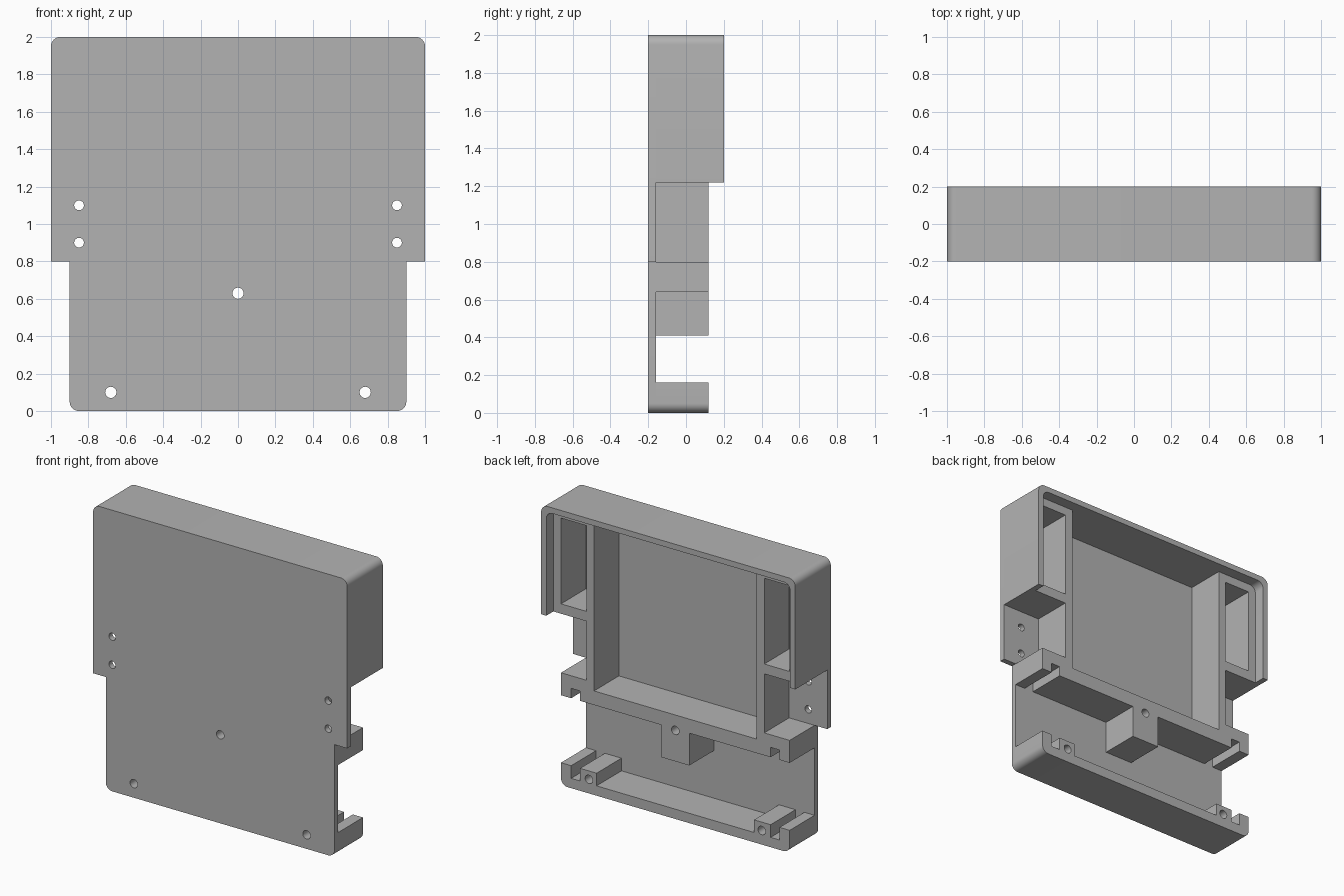
import bpy, bmesh, math
from mathutils import Vector

cube = bpy.data.objects.get("Cube")
if cube:
    bpy.data.objects.remove(cube, do_unlink=True)

grey = bpy.data.materials.new("plain grey")
grey.use_nodes = True
grey.diffuse_color = (0.45, 0.45, 0.45, 1)
grey.node_tree.nodes["Principled BSDF"].inputs["Base Color"].default_value = grey.diffuse_color


def rounded(points):
    """Loop of (x, z) or (x, z, radius); square corners with a radius become arcs."""
    out = []
    for i, point in enumerate(points):
        p = Vector(point[:2])
        if len(point) == 2:
            out.append(p)
            continue
        r = point[2]
        before = (Vector(points[i - 1][:2]) - p).normalized()
        after = (Vector(points[(i + 1) % len(points)][:2]) - p).normalized()
        centre = p + r * (before + after)
        for k in range(9):
            t = k / 8 * math.pi / 2
            out.append(centre - r * (math.cos(t) * after + math.sin(t) * before))
    return out


def symmetric(half):
    return rounded(half + [(-p[0], *p[1:]) for p in reversed(half)])


def rectangle(x0, x1, z0, z1):
    return [Vector(p) for p in ((x0, z0), (x1, z0), (x1, z1), (x0, z1))]


def circle(x, z, r, sides=24):
    return [Vector((x + r * math.cos(2 * math.pi * k / sides),
                    z + r * math.sin(2 * math.pi * k / sides))) for k in range(sides)]


def layer(name, loops, y0, y1):
    """Extrude an outline with holes from y0 to y1."""
    curve = bpy.data.curves.new(name + "_profile", 'CURVE')
    curve.dimensions = '2D'
    curve.fill_mode = 'BOTH'
    curve.extrude = (y1 - y0) / 2
    for loop in loops:
        spline = curve.splines.new('POLY')
        spline.points.add(len(loop) - 1)
        for point, p in zip(spline.points, loop):
            point.co = (p.x, p.y, 0, 1)
        spline.use_cyclic_u = True
    helper = bpy.data.objects.new(name + "_profile", curve)
    bpy.context.collection.objects.link(helper)
    graph = bpy.context.evaluated_depsgraph_get()
    mesh = bpy.data.meshes.new_from_object(helper.evaluated_get(graph))
    bpy.data.objects.remove(helper, do_unlink=True)

    # Stand the profile upright and weld it into one solid
    bm = bmesh.new()
    bm.from_mesh(mesh)
    bmesh.ops.remove_doubles(bm, verts=bm.verts, dist=1e-5)
    for v in bm.verts:
        x, z, depth = v.co
        v.co = (x, (y0 + y1) / 2 - depth, z)
    bmesh.ops.recalc_face_normals(bm, faces=bm.faces)
    bm.to_mesh(mesh)
    bm.free()
    mesh.materials.clear()
    mesh.materials.append(grey)
    obj = bpy.data.objects.new(name, mesh)
    bpy.context.collection.objects.link(obj)
    bpy.ops.object.select_all(action='DESELECT')
    obj.select_set(True)
    bpy.context.view_layer.objects.active = obj
    bpy.ops.object.shade_smooth_by_angle(angle=math.radians(30))
    return obj


FRONT, PLATE, LEDGE, BACK = -0.2, -0.16, 0.12, 0.2
R = 0.05
centre_hole = circle(0, 0.63, 0.03)
foot_holes = [circle(s * 0.68, 0.10, 0.03) for s in (-1, 1)]
side_holes = [circle(s * 0.85, z, 0.026) for s in (-1, 1) for z in (0.9, 1.1)]

# Front plate with all screw holes
plate = symmetric([(1, 2, R), (1, 0.8), (0.9, 0.8), (0.9, 0, R)])
layer("front_plate", [plate, centre_hole] + foot_holes + side_holes, FRONT, PLATE)

# Upper frame: walls, crossbar with slotted ends and centre screw block
frame = symmetric([(1, 2, R), (1, 1.22), (0.7, 1.22), (0.7, 0.8), (0.9, 0.8),
                   (0.9, 0.64), (0.82, 0.64), (0.82, 0.71), (0.75, 0.71),
                   (0.75, 0.64), (0.11, 0.64), (0.11, 0.41)])
bay = rectangle(-0.64, 0.64, 0.74, 1.96)
pockets = [rectangle(s * 0.7, s * 0.9, 1.29, 1.9) for s in (-1, 1)]
layer("upper_frame", [frame, bay, centre_hole] + pockets, PLATE, LEDGE)

# Raised lip round the top and sides
lip = symmetric([(1, 2, R), (1, 1.22), (0.96, 1.22), (0.96, 1.96, R)])
layer("back_lip", [lip], LEDGE, BACK)

# Bottom rail with end posts and screw blocks
rail = symmetric([(0.62, 0.07), (0.62, 0.16), (0.75, 0.16), (0.75, 0.07),
                  (0.82, 0.07), (0.82, 0.16), (0.9, 0.16), (0.9, 0, R)])
layer("bottom_rail", [rail] + foot_holes, PLATE, LEDGE)
